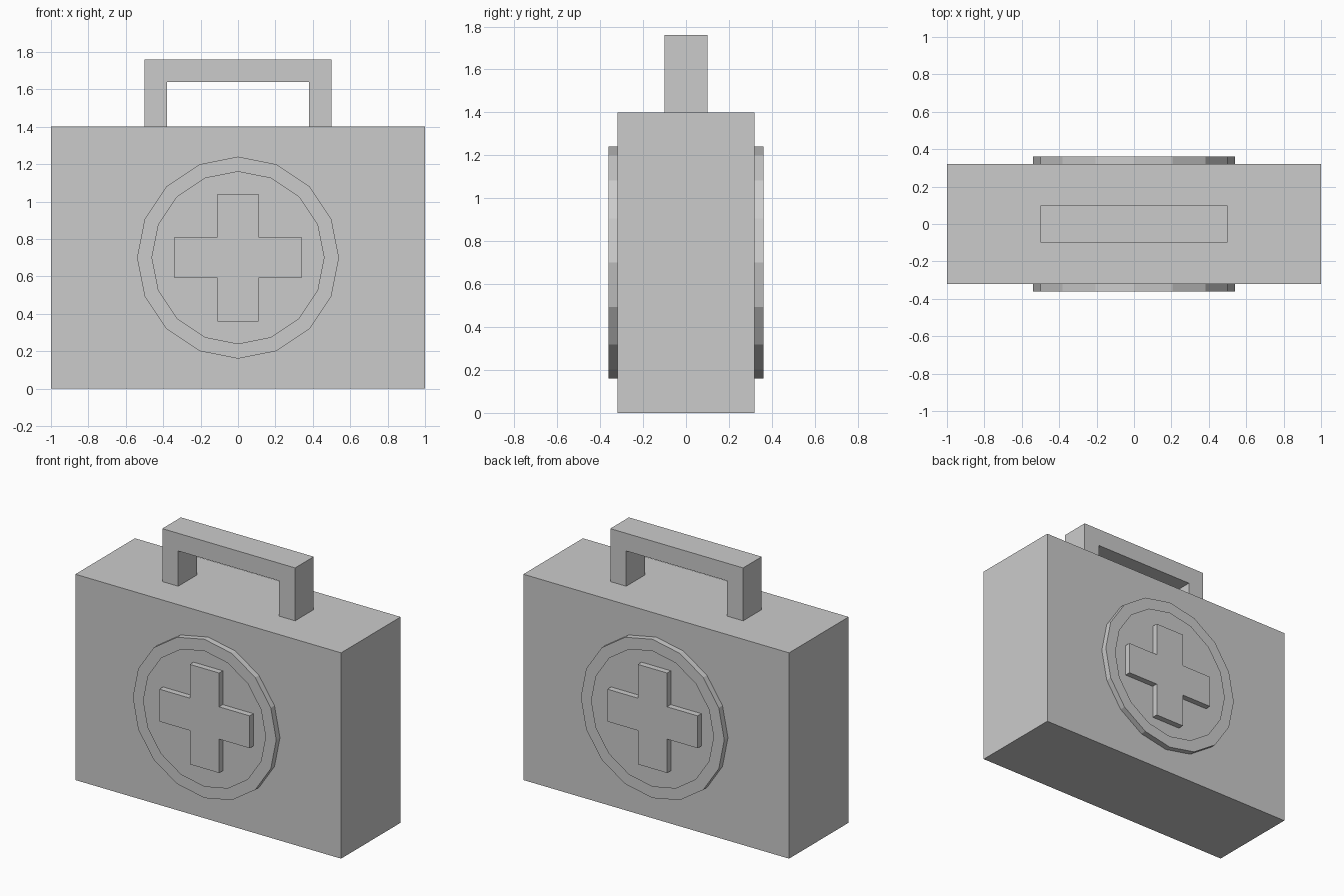
import bpy, bmesh
from math import cos, sin, pi
from mathutils import Vector

old = bpy.data.objects.get("Cube")
if old:
    bpy.data.objects.remove(old, do_unlink=True)

grey = bpy.data.materials.new("plain_grey")
grey.use_nodes = True
colour = (0.6, 0.6, 0.6, 1)
grey.diffuse_color = colour
grey.node_tree.nodes["Principled BSDF"].inputs["Base Color"].default_value = colour

CENTRE_Z = 0.70   # middle of the emblem
FACE_Y = 0.32     # half depth of the case
RAISED_Y = 0.36   # outer plane of the emblem
SINK = 0.02       # hidden overlap into the case


def finish(name, bm):
    mesh = bpy.data.meshes.new(name)
    bm.to_mesh(mesh)
    bm.free()
    mesh.materials.append(grey)
    obj = bpy.data.objects.new(name, mesh)
    bpy.context.collection.objects.link(obj)
    return obj


def prism(name, profile, y0, y1):
    """Extrude an x-z profile along y."""
    bm = bmesh.new()
    face = bm.faces.new([bm.verts.new((x, y0, z)) for x, z in profile])
    new = bmesh.ops.extrude_face_region(bm, geom=[face], use_keep_orig=True)["geom"]
    verts = [v for v in new if isinstance(v, bmesh.types.BMVert)]
    bmesh.ops.translate(bm, verts=verts, vec=Vector((0, y1 - y0, 0)))
    bmesh.ops.recalc_face_normals(bm, faces=bm.faces)
    return finish(name, bm)


def badge_rim(name, side, sides=16, outer=0.54, inner=0.46):
    """Raised flat ring with an outer wall only."""
    bm = bmesh.new()

    def loop(radius, y):
        return [bm.verts.new((radius * cos(2 * pi * i / sides), side * y,
                              CENTRE_Z + radius * sin(2 * pi * i / sides)))
                for i in range(sides)]

    loops = [loop(outer, FACE_Y), loop(outer, RAISED_Y), loop(inner, RAISED_Y)]
    for a, b in zip(loops, loops[1:]):
        for i in range(sides):
            j = (i + 1) % sides
            quad = [a[i], a[j], b[j], b[i]]
            bm.faces.new(quad if side < 0 else quad[::-1])
    return finish(name, bm)


# Case
prism("case", [(-1, 0), (1, 0), (1, 1.4), (-1, 1.4)], -FACE_Y, FACE_Y)

# Handle
foot = 1.4 - SINK
half = [(0.38, 1.64), (0.38, foot), (0.5, foot), (0.5, 1.76)]
prism("handle", half + [(-x, z) for x, z in reversed(half)], -0.1, 0.1)

# Emblems on both broad sides
w, r = 0.11, 0.34
quarter = [(r, -w), (r, w), (w, w)]
cross = []
for turn in range(4):
    cross += [(x, CENTRE_Z + z) for x, z in quarter]
    quarter = [(-z, x) for x, z in quarter]
for label, side in (("front", -1), ("back", 1)):
    badge_rim(label + "_badge_rim", side)
    prism(label + "_cross", cross, side * (FACE_Y - SINK), side * RAISED_Y)
